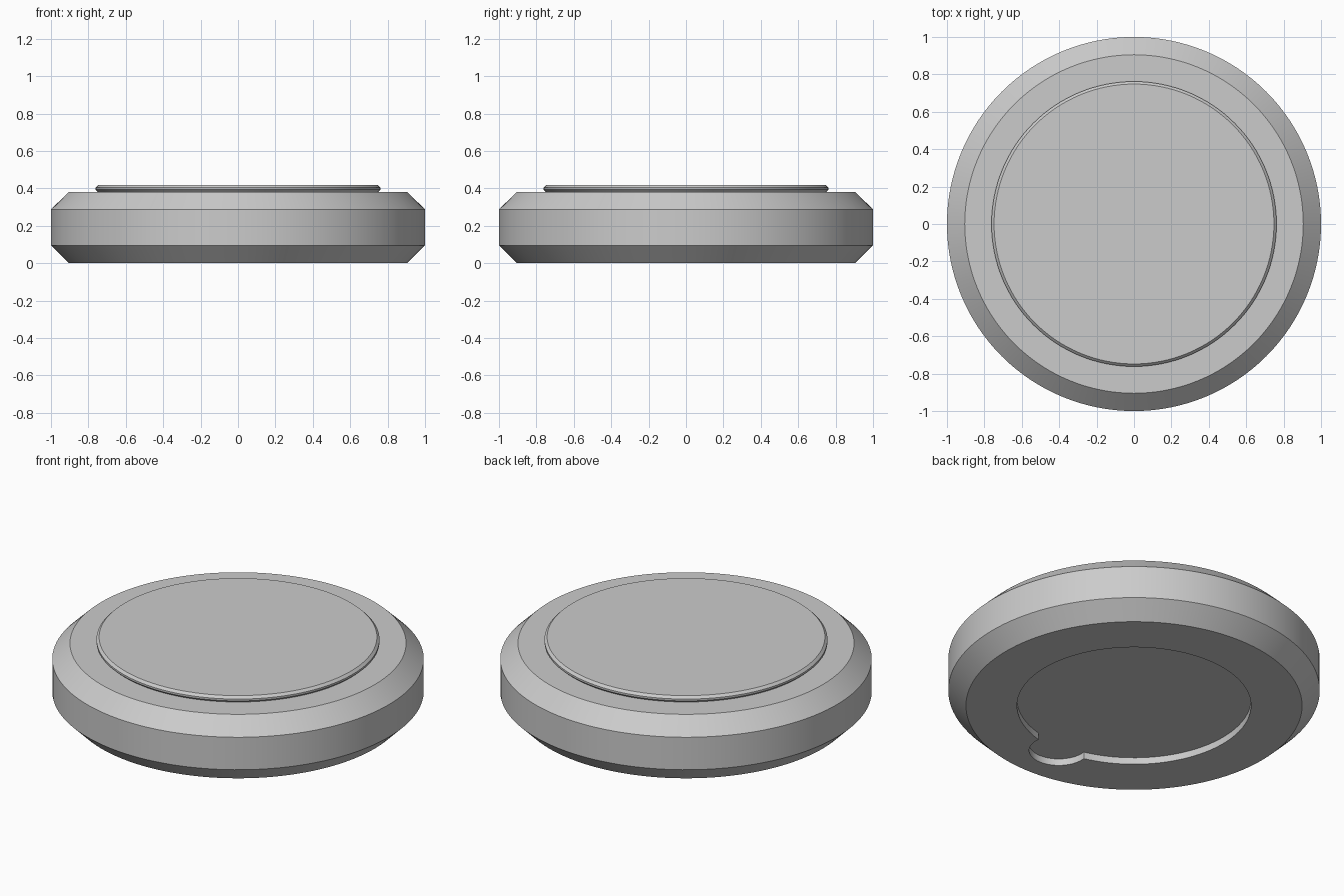
import bpy
import bmesh
from math import sin, cos, pi, asin, radians

SEGMENTS = 128

cube = bpy.data.objects.get("Cube")
if cube:
    bpy.data.objects.remove(cube, do_unlink=True)

grey = bpy.data.materials.new("light_grey")
grey.use_nodes = True
colour = (0.6, 0.6, 0.6, 1)
grey.diffuse_color = colour
grey.node_tree.nodes["Principled BSDF"].inputs["Base Color"].default_value = colour


def finish(name, bm):
    """Turn a bmesh into a named grey object."""
    bmesh.ops.recalc_face_normals(bm, faces=bm.faces)
    mesh = bpy.data.meshes.new(name)
    bm.to_mesh(mesh)
    bm.free()
    mesh.materials.append(grey)
    obj = bpy.data.objects.new(name, mesh)
    bpy.context.collection.objects.link(obj)
    return obj


def stack(name, loops):
    """Skin a stack of matching outlines and cap both ends."""
    bm = bmesh.new()
    rings = [[bm.verts.new(p) for p in loop] for loop in loops]
    n = len(rings[0])
    for low, high in zip(rings, rings[1:]):
        for i in range(n):
            j = (i + 1) % n
            bm.faces.new((low[i], low[j], high[j], high[i]))
    bm.faces.new(rings[0][::-1])
    bm.faces.new(rings[-1])
    return finish(name, bm)


def turned(name, profile):
    """Round part from (radius, height) pairs."""
    angles = [2 * pi * i / SEGMENTS for i in range(SEGMENTS)]
    return stack(name, [[(r * cos(a), r * sin(a), z) for a in angles]
                        for r, z in profile])


def arc(cy, r, start, end, steps):
    """Arc centred on x = 0, angles measured from the front."""
    angles = [start + (end - start) * i / steps for i in range(steps + 1)]
    return [(r * sin(a), cy - r * cos(a)) for a in angles]


def smooth(obj):
    bpy.ops.object.select_all(action='DESELECT')
    obj.select_set(True)
    bpy.context.view_layer.objects.active = obj
    bpy.ops.object.shade_smooth_by_angle(angle=radians(30))


# Chamfered round body
body = turned("body", [(0.905, 0), (1, 0.095), (1, 0.288), (0.905, 0.38)])

# Keyhole-shaped recess in the underside, with its finger notch at the front
R, NOTCH = 0.63, 0.16
half = 2 * asin(NOTCH / (2 * R))
reach = pi / 2 + half / 2
outline = arc(0, R, half, 2 * pi - half, 112)
outline += arc(-R, NOTCH, -reach, reach, 32)[1:-1]
cutter = stack("recess_cutter", [[(x, y, z) for x, y in outline]
                                 for z in (-0.1, 0.04)])
cutter.hide_render = True

cut = body.modifiers.new("recess", 'BOOLEAN')
cut.operation = 'DIFFERENCE'
cut.solver = 'EXACT'
cut.object = cutter
bpy.context.view_layer.objects.active = body
bpy.ops.object.modifier_apply(modifier=cut.name)
bpy.data.objects.remove(cutter, do_unlink=True)

# Thin raised disc with bevelled rims
top_disc = turned("top_disc", [(0.748, 0.38), (0.762, 0.393),
                               (0.762, 0.404), (0.748, 0.418)])

for part in (body, top_disc):
    smooth(part)
